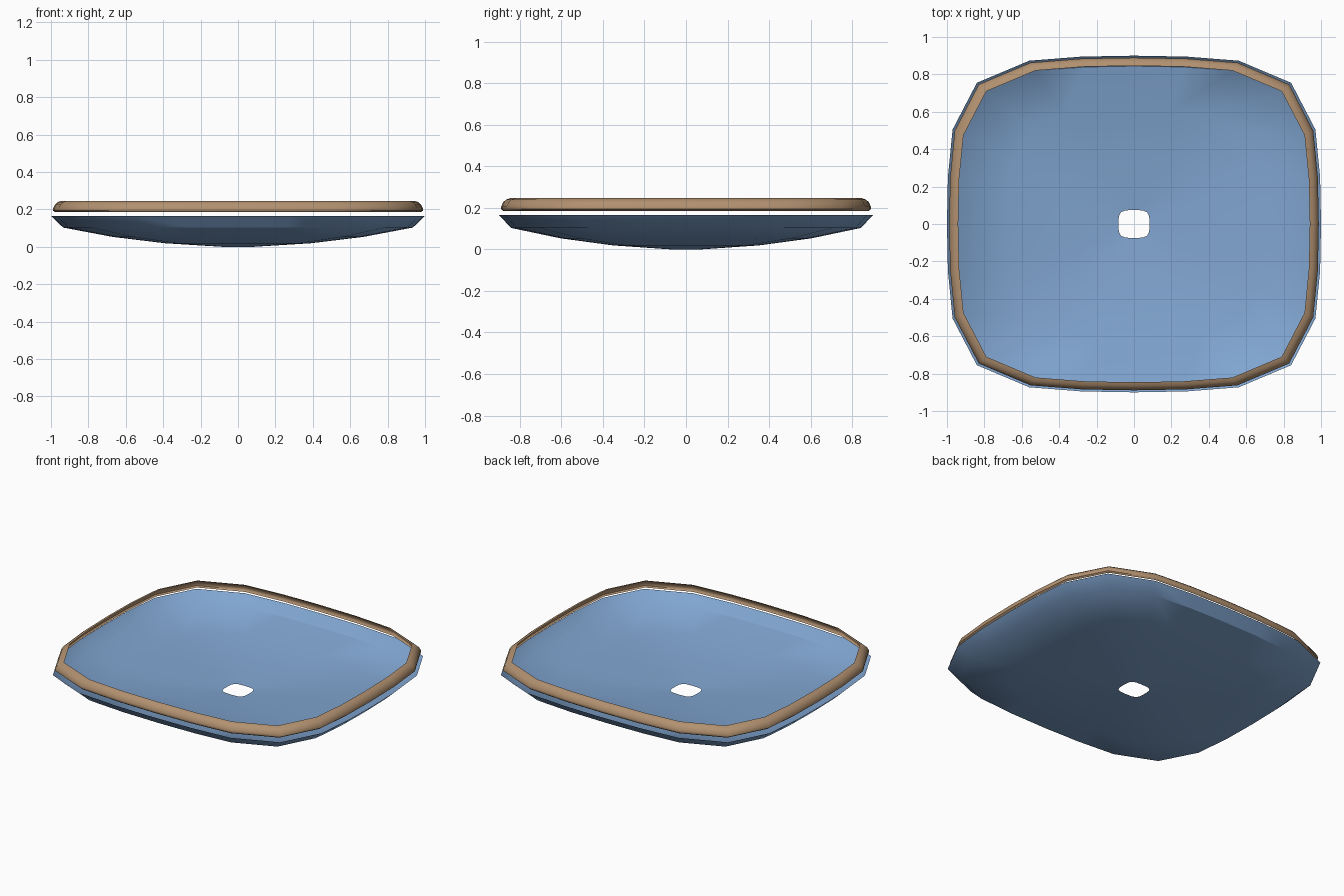
import bpy
import bmesh
import math

cube = bpy.data.objects.get("Cube")
if cube:
    bpy.data.objects.remove(cube, do_unlink=True)


def material(name, color):
    mat = bpy.data.materials.new(name)
    mat.use_nodes = True
    mat.diffuse_color = color
    bsdf = next(n for n in mat.node_tree.nodes if n.type == 'BSDF_PRINCIPLED')
    bsdf.inputs["Base Color"].default_value = color
    bsdf.inputs["Roughness"].default_value = 0.6
    return mat


blue = material("soft blue", (0.216, 0.376, 0.631, 1))
tan = material("tan brown", (0.445, 0.283, 0.162, 1))

# Rounded-square outline: one quarter, mirrored into a full loop
quarter = [(1.0, 0.0), (0.995, 0.25), (0.97, 0.505), (0.84, 0.755),
           (0.56, 0.873), (0.28, 0.895), (0.0, 0.9)]
half = quarter + [(-x, y) for x, y in reversed(quarter[:-1])]
outline = half + [(-x, -y) for x, y in half[1:-1]]


def loft(name, profile, mat, angle):
    """Sweep (scale, height) steps of the outline into an open sheet."""
    bm = bmesh.new()
    rings = [[bm.verts.new((x * s, y * s, z)) for x, y in outline]
             for s, z in profile]
    n = len(outline)
    for a, b in zip(rings, rings[1:]):
        for i in range(n):
            j = (i + 1) % n
            bm.faces.new((a[i], a[j], b[j], b[i]))
    mesh = bpy.data.meshes.new(name)
    bm.to_mesh(mesh)
    bm.free()
    mesh.materials.append(mat)
    obj = bpy.data.objects.new(name, mesh)
    bpy.context.collection.objects.link(obj)
    bpy.ops.object.select_all(action='DESELECT')
    obj.select_set(True)
    bpy.context.view_layer.objects.active = obj
    bpy.ops.object.shade_smooth_by_angle(angle=math.radians(angle))
    return obj


# Shallow dish with a drain hole in the middle
loft("basin_shell", [(1.0, 0.165), (0.935, 0.103), (0.67, 0.053),
                     (0.39, 0.019), (0.083, 0.0)], blue, 34)

# Curled rim floating just above the dish
loft("rim_trim", [(0.978, 0.185), (0.988, 0.193), (0.988, 0.206),
                  (0.978, 0.226), (0.962, 0.24), (0.94, 0.246)], tan, 50)
